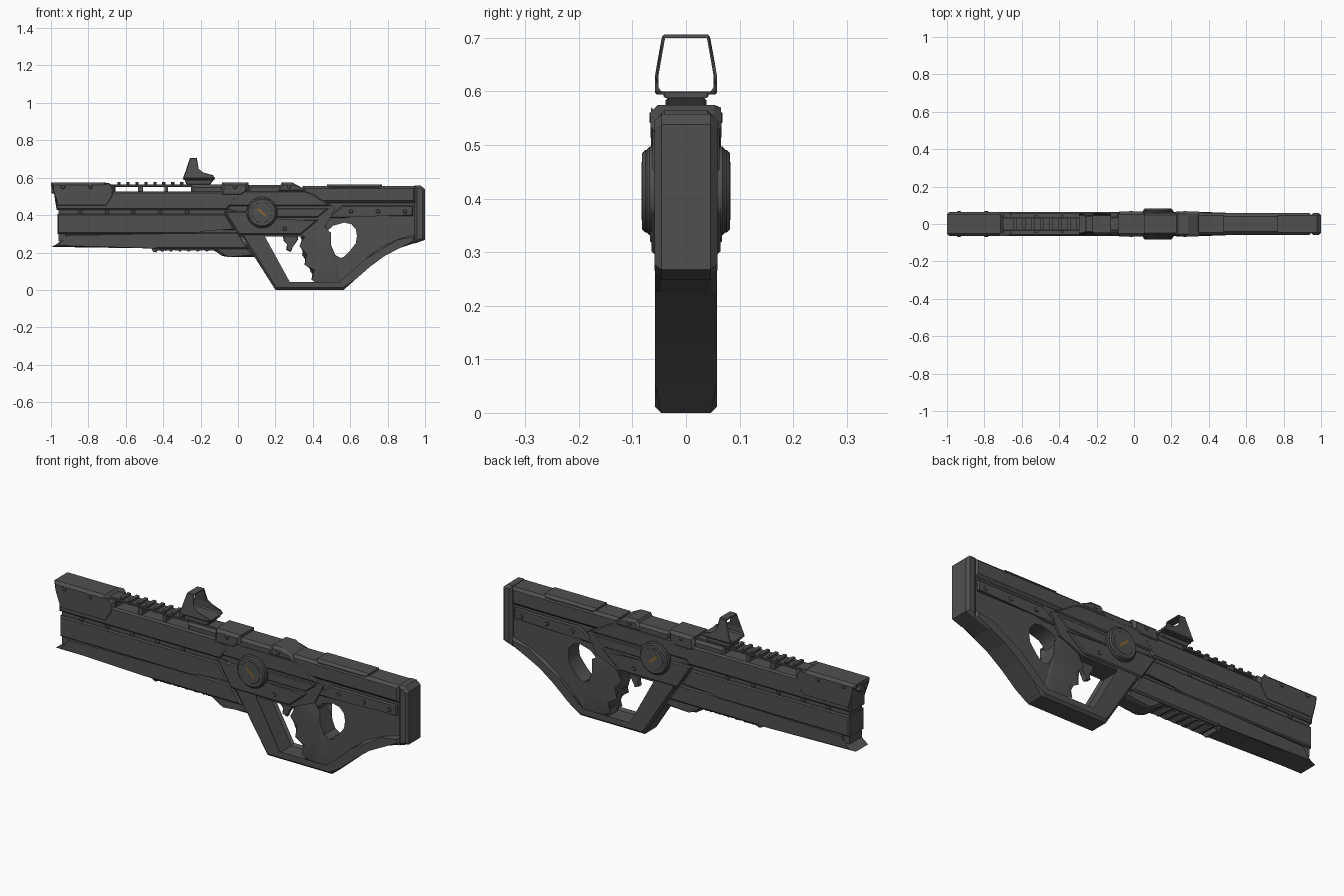
import bpy, bmesh, math
from mathutils import Vector, Matrix


def material(name, rgb):
    m = bpy.data.materials.new(name)
    m.diffuse_color = (*rgb, 1)
    return m


GREY = material("dark_grey", (0.08, 0.08, 0.08))
GOLD = material("dull_gold", (0.22, 0.13, 0.03))


def finish(bm, name, mat=GREY, smooth=False):
    bmesh.ops.recalc_face_normals(bm, faces=bm.faces[:])
    me = bpy.data.meshes.new(name)
    bm.to_mesh(me)
    bm.free()
    me.materials.append(mat)
    ob = bpy.data.objects.new(name, me)
    bpy.context.collection.objects.link(ob)
    if smooth:
        smooth_by_angle(ob)
    return ob


def smooth_by_angle(ob):
    bpy.ops.object.select_all(action='DESELECT')
    ob.select_set(True)
    bpy.context.view_layer.objects.active = ob
    bpy.ops.object.shade_smooth_by_angle(angle=math.radians(35))


def prism(name, pts, w, chamfer=0.0, segs=1, mat=GREY, smooth=False):
    """Side profile (x, z) given thickness from y=-w to y=w, rim chamfered."""
    bm = bmesh.new()
    a = [bm.verts.new((x, -w, z)) for x, z in pts]
    b = [bm.verts.new((x, w, z)) for x, z in pts]
    caps = [bm.faces.new(a), bm.faces.new(b[::-1])]
    n = len(pts)
    for i in range(n):
        j = (i + 1) % n
        bm.faces.new((a[i], b[i], b[j], a[j]))
    if chamfer:
        rim = [e for f in caps for e in f.edges]
        bmesh.ops.bevel(bm, geom=rim, offset=chamfer, offset_type='OFFSET',
                        segments=segs, profile=0.5, affect='EDGES', clamp_overlap=True)
    return finish(bm, name, mat, smooth)


def box(name, x0, x1, z0, z1, w, chamfer=0.0):
    return prism(name, [(x0, z0), (x1, z0), (x1, z1), (x0, z1)], w, chamfer)


def disc(name, x, z, r, w, chamfer=0.0, sides=32):
    pts = [(x + r * math.cos(2 * math.pi * i / sides),
            z + r * math.sin(2 * math.pi * i / sides)) for i in range(sides)]
    return prism(name, pts, w, chamfer, smooth=True)


def cut(ob, cutter):
    mod = ob.modifiers.new("cut", 'BOOLEAN')
    mod.operation, mod.solver, mod.object = 'DIFFERENCE', 'EXACT', cutter
    bpy.context.view_layer.update()
    ev = ob.evaluated_get(bpy.context.evaluated_depsgraph_get())
    me = bpy.data.meshes.new_from_object(ev)
    ob.modifiers.clear()
    ob.data = me
    bpy.data.objects.remove(cutter)


# Fore body: inner core and stacked side plates with grooves between them
box("fore_core", -.96, .02, .26, .51, .051)
prism("upper_fore_body", [(-.97, .427), (-.97, .527), (-.08, .527), (0, .5), (-.06, .427)], .063, .008)
prism("middle_fore_body", [(-.965, .300), (-.965, .406), (-.07, .406), (-.015, .32), (-.18, .32),
                           (-.22, .300)], .062, .006)
prism("lower_fore_body", [(-.925, .300), (-.925, .265), (-.995, .23), (-.45, .23), (-.44, .218),
                          (.06, .218), (0, .31), (-.21, .31), (-.24, .295)], .057, .008)
prism("muzzle_shroud", [(-.972, .44), (-.972, .535), (-1, .555), (-1, .575), (-.715, .575),
                        (-.695, .557), (-.66, .557), (-.66, .50), (-.70, .44)], .065, .014)

# Barrel stub under the muzzle lip
bm = bmesh.new()
bmesh.ops.create_cone(bm, cap_ends=True, segments=24, radius1=.017, radius2=.017, depth=.12,
                      matrix=Matrix.Translation((-.938, 0, .533)) @ Matrix.Rotation(math.pi / 2, 4, 'Y'))
finish(bm, "barrel_stub", smooth=True)

# Fore grip with finger ridges, and the block behind it
wave = [(-.43 + .31 * i / 40, .212 + .007 * math.cos(2 * math.pi * i / 40 * 6.5)) for i in range(41)]
prism("fore_grip", [(-.47, .24), (-.455, .205), (-.437, .2)] + wave + [(-.1, .24)],
      .042, .012, 3, smooth=True)
prism("rear_grip_block", [(-.14, .25), (-.13, .213), (-.085, .182), (-.05, .176), (.095, .176), (.04, .25)],
      .047, .012)

# Open top rail: strip on posts, with cross teeth
prism("rail_strip", [(-.70, .551), (-.08, .551), (-.08, .564), (-.70, .564)], .036, .003)
for i, (x0, x1) in enumerate([(-.675, -.655), (-.535, -.508), (-.392, -.374)]):
    box(f"rail_post_{i}", x0, x1, .515, .555, .045)
box("rail_rear_block", -.25, -.08, .5, .560, .055, .012)
for i in range(9):
    x = -.645 + i * .048
    box(f"rail_tooth_{i}", x, x + .018, .562, .576, .036, .004)

# Receiver with stacked plates, top clamps and cover
prism("receiver_core", [(-.09, .54), (.36, .54), (.52, .44), (.47, .34), (.34, .285), (.02, .285),
                        (-.08, .42)], .055)
prism("receiver_upper_plate", [(-.06, .448), (.50, .448), (.40, .515), (.35, .53), (-.08, .53)], .0625, .006)
prism("receiver_lower_plate", [(-.075, .42), (.005, .295), (.335, .295), (.43, .375), (.20, .375),
                               (.13, .42)], .064, .006)
prism("receiver_channel_strip", [(.15, .436), (.485, .436), (.425, .388), (.15, .388)], .059, .004)
prism("front_clamp", [(-.095, .50), (-.085, .575), (.055, .575), (.055, .525), (.02, .50)], .066, .014)
box("receiver_cover", .05, .24, .50, .562, .060, .013)
prism("rear_clamp", [(.20, .52), (.235, .575), (.29, .575), (.345, .545), (.385, .52)], .066, .014)

# Round side dial with a plain gold dash
disc("dial_base", .128, .414, .083, .073, .005)
disc("dial_cap", .128, .414, .077, .082, .006)
disc("dial_boss", .128, .414, .056, .0828, .002)
prism("dial_dash", [(.100, .430), (.110, .438), (.156, .398), (.146, .390)], .0834, mat=GOLD)

# Trigger guard leg running into the lower stock rim
prism("guard_and_stock_rim",
      [(-.085, .45), (.2, 0), (.565, 0), (.626, .054), (.706, .124), (.786, .183), (.87, .226), (.95, .253),
       (.95, .298), (.85, .268), (.76, .225), (.68, .165), (.60, .093), (.545, .03), (.27, .03),
       (.133, .28), (.133, .4)], .058, .012)
prism("trigger", [(.24, .29), (.32, .29), (.32, .268), (.29, .23), (.283, .203), (.257, .214), (.266, .245),
                  (.245, .26)], .012, .003)

# Pistol grip, rounded
prism("pistol_grip", [(.33, .33), (.335, .28), (.353, .237), (.343, .185), (.378, .145), (.388, .097),
                      (.418, .06), (.408, .02), (.56, .02), (.535, .15), (.497, .24), (.474, .30),
                      (.47, .36)], .048, .024, 4, smooth=True)

# Stock panel with the rounded opening
hole = [(.476, .30), (.483, .32), (.508, .343), (.567, .36), (.605, .352), (.630, .325), (.636, .29), (.630, .25),
        (.594, .204), (.565, .176), (.548, .171), (.519, .188), (.497, .242)]
panel = prism("stock_panel", [(.32, .53), (.96, .53), (.96, .29), (.87, .25), (.786, .21), (.706, .15),
                              (.626, .08), (.56, .02), (.44, .02), (.46, .2), (.44, .3), (.33, .32)], .044)
cut(panel, prism("stock_hole_cutter", hole, .2))
smooth_by_angle(panel)

# Stock top, side strip, cheek plate and butt pad
prism("stock_top", [(.33, .465), (.95, .465), (.95, .555), (.345, .555)], .058, .013)
prism("stock_side_strip", [(.475, .385), (.56, .452), (.935, .452), (.935, .395), (.60, .395), (.56, .385)],
      .054, .006)
box("cheek_plate", .476, .77, .528, .565, .052, .012)
prism("butt_pad", [(.945, .248), (1, .268), (1, .538), (.978, .558), (.945, .558)], .059, .013)

# Bolts passing through both sides
bolts = [(x, .416, .060) for x in (-.845, -.70, -.56, -.417, -.273)]
bolts += [(x, .42, .058) for x in (.604, .749, .893)]
bolts += [(x, .551, .0685) for x in (-.936, -.79, -.016, .273)] + [(.25, .328, .067)]
for i, (x, z, w) in enumerate(bolts):
    disc(f"bolt_{i}", x, z, .011, w, .003, 12)

# Reflex sight: tapered hollow hood on a mount
prism("sight_mount", [(-.285, .588), (-.13, .588), (-.15, .562), (-.275, .562)], .038, .004)
prism("sight_foot", [(-.292, .588), (-.125, .588), (-.125, .599), (-.292, .599)], .042, .003)
hood = prism("sight_hood", [(-.295, .594), (-.257, .706), (-.220, .706), (-.214, .645), (-.187, .624),
                            (-.135, .614), (-.123, .60), (-.127, .594)], .058, .004)
for v in hood.data.vertices:
    v.co.y *= 1 - .24 * max(0, (v.co.z - .63) / .076)
bm = bmesh.new()
section = [(-.046, .600), (.046, .600), (.051, .607), (.051, .632), (.039, .700), (-.039, .700),
           (-.051, .632), (-.051, .607)]
front = bm.faces.new([bm.verts.new((-.4, y, z)) for y, z in section])
ext = bmesh.ops.extrude_face_region(bm, geom=[front], use_keep_orig=True)
bmesh.ops.translate(bm, vec=Vector((.4, 0, 0)),
                    verts=[g for g in ext["geom"] if isinstance(g, bmesh.types.BMVert)])
cut(hood, finish(bm, "sight_cutter"))
